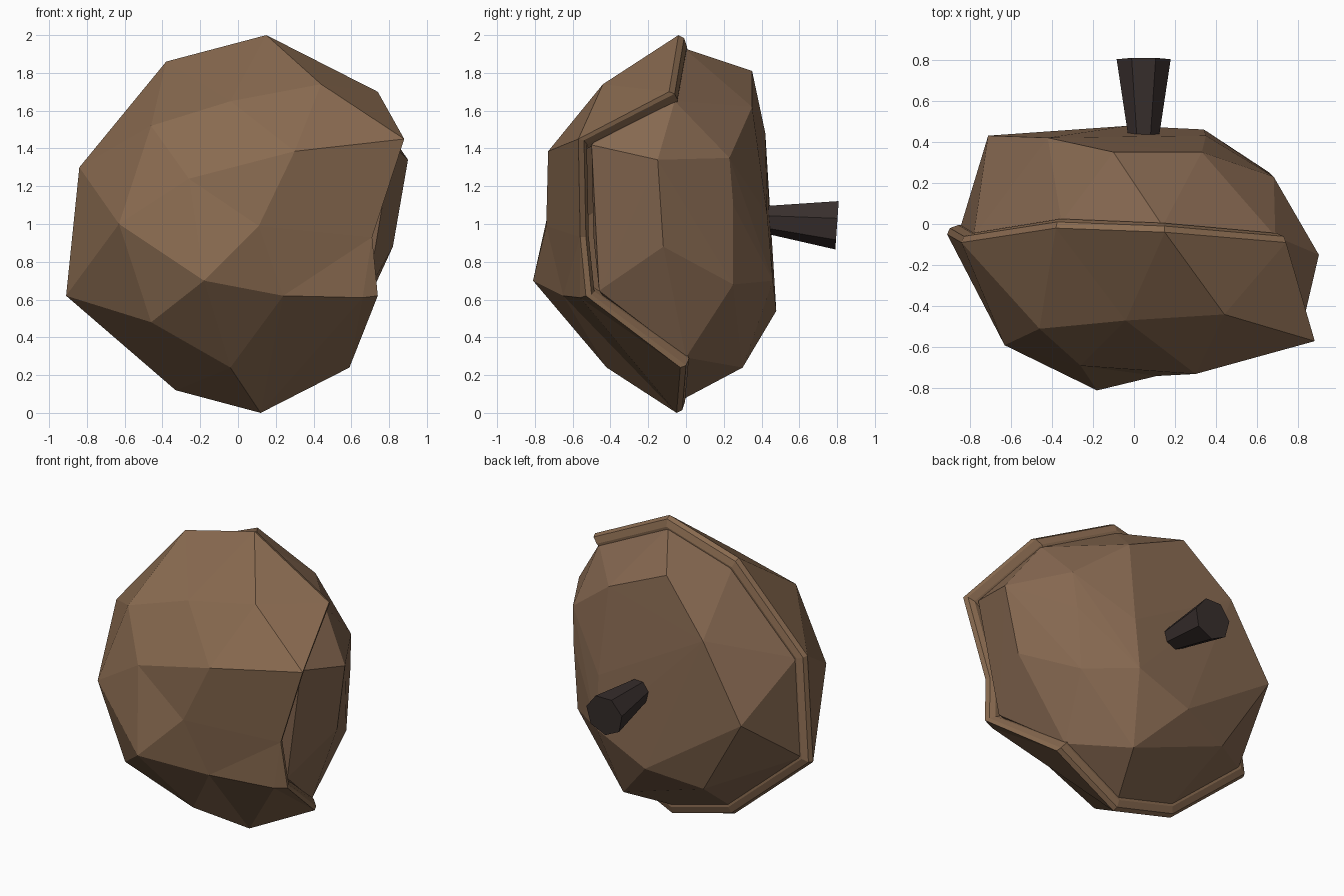
import bpy, bmesh
from math import pi
from mathutils import Vector, Matrix
from mathutils.geometry import delaunay_2d_cdt

if "Cube" in bpy.data.objects:
    bpy.data.objects.remove(bpy.data.objects["Cube"])


def finish(bm, name, colour):
    bmesh.ops.recalc_face_normals(bm, faces=bm.faces[:])
    me = bpy.data.meshes.new(name)
    bm.to_mesh(me)
    bm.free()
    ob = bpy.data.objects.new(name, me)
    bpy.context.collection.objects.link(ob)
    mat = bpy.data.materials.new(name + "_colour")
    mat.diffuse_color = (*colour, 1)
    mat.use_nodes = True
    mat.node_tree.nodes["Principled BSDF"].inputs["Base Color"].default_value = mat.diffuse_color
    me.materials.append(mat)
    return ob


def inset(p, scale, dy):
    """Shrink a rim point towards the middle axis and push it backwards."""
    return Vector((p[0] * scale, p[1] + dy, 1 + (p[2] - 1) * scale))


# Wavy rim where the front shell overlaps the body
rim = [(.15, -.04, 2), (.74, -.09, 1.7), (.88, -.57, 1.45), (.71, -.56, .93),
       (.74, -.53, .62), (.59, -.03, .24), (.12, -.05, 0), (-.33, -.05, .12),
       (-.91, -.05, .62), (-.84, -.09, 1.3), (-.38, -.02, 1.86)]

# Facet corners of the front shell
front = [(-.63, -.59, 1), (-.18, -.81, .7), (.24, -.65, .62), (-.46, -.54, .48),
         (-.04, -.42, .24), (.11, -.74, .99), (-.26, -.69, 1.24),
         (-.46, -.51, 1.52), (.3, -.73, 1.385), (.44, -.44, 1.74),
         (-.04, -.47, 1.65), (.66, -.56, .61)]

# Facet corners of the rear body
back = [(-.1, .35, 1.81), (.33, .35, 1.62), (-.42, .42, 1.48), (-.71, .43, .99),
        (.68, .23, 1.35), (.9, -.15, 1.34), (.82, -.12, .88), (.63, .25, .68),
        (.34, .46, .7), (.255, .3, .24), (-.39, .37, .46), (.35, .43, 1.05),
        (-.03, .478, .54), (-.3, .45, .9), (-.05, .42, 1.3), (.66, .25, 1.1)]

# Front shell: faceted face bounded by the rim, with a few fixed creases
pts = rim + front
n = len(rim)
creases = [(n + 9, 2), (n + 8, 2), (n + 11, 6), (n + 2, 6)]
v2, _, tris, orig, _, _ = delaunay_2d_cdt(
    [Vector((p[0], p[2])) for p in pts], creases, [list(range(n))], 1, 1e-5)
bm = bmesh.new()
vs = [bm.verts.new(p) for p in pts]
for t in tris:
    bm.faces.new([vs[orig[i][0]] for i in t])
# Rolled lip stepping back and in to meet the body
ring = vs[:n]
for scale, dy in ((.985, .03), (.94, .045), (.88, .04)):
    nxt = [bm.verts.new(inset(p, scale, dy)) for p in rim]
    for i in range(n):
        j = (i + 1) % n
        bm.faces.new((ring[i], ring[j], nxt[j], nxt[i]))
    ring = nxt
finish(bm, "front_shell", (.25, .145, .08))

# Rear body: convex faceted lump starting inside the lip (kept behind the face
# where the rim dips at the upper right)
bm = bmesh.new()
for p in back + [inset(p, .93, .03 if p[1] > -.2 else .07) for p in rim]:
    bm.verts.new(p)
bmesh.ops.convex_hull(bm, input=bm.verts[:])
loose = [v for v in bm.verts if not v.link_faces]
bmesh.ops.delete(bm, geom=loose, context='VERTS')
finish(bm, "rear_body", (.24, .14, .082))

# Stem: flared seven-sided peg pointing backwards
bm = bmesh.new()
a, b = Vector((.047, .38, 1.03)), Vector((.047, .80, 1.0))
rot = (b - a).to_track_quat('Z', 'Y').to_matrix().to_4x4()
bmesh.ops.create_cone(bm, cap_ends=True, segments=7, radius1=.07, radius2=.135,
                      depth=(b - a).length,
                      matrix=Matrix.Translation((a + b) / 2) @ rot
                      @ Matrix.Rotation(pi, 4, 'Z'))
finish(bm, "stem", (.04, .028, .026))
